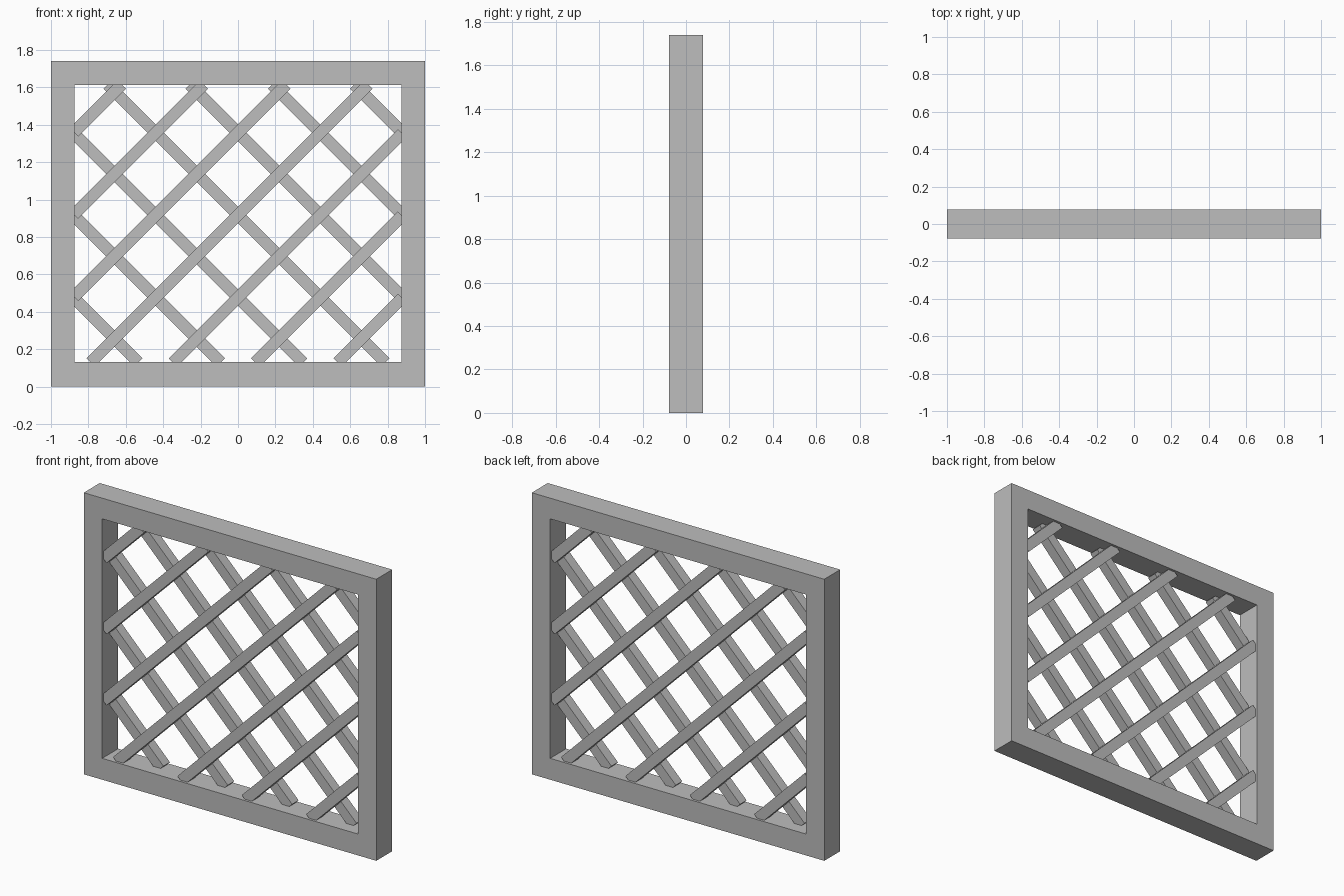
import bpy, bmesh, math
from mathutils import Matrix

if "Cube" in bpy.data.objects:
    bpy.data.objects.remove(bpy.data.objects["Cube"])

grey = bpy.data.materials.new("light_grey")
grey.diffuse_color = (0.51, 0.51, 0.51, 1)
grey.use_nodes = True
grey.node_tree.nodes["Principled BSDF"].inputs["Base Color"].default_value = grey.diffuse_color

W, H, D = 1.0, 1.74, 0.078          # half width, height, half depth
IX, Z0, Z1 = 0.874, 0.132, 1.612    # opening
C0, STEP, SLAT = 0.917, 0.44, 0.063 # lattice offset, spacing, slat size


def finish(name, bm):
    bmesh.ops.recalc_face_normals(bm, faces=bm.faces)
    me = bpy.data.meshes.new(name)
    bm.to_mesh(me)
    bm.free()
    me.materials.append(grey)
    ob = bpy.data.objects.new(name, me)
    bpy.context.collection.objects.link(ob)


# one-piece rectangular frame: four rings of corners bridged into a tube
bm = bmesh.new()
rings = []
for hx, za, zb, y in ((W, 0, H, -D), (IX, Z0, Z1, -D), (IX, Z0, Z1, D), (W, 0, H, D)):
    rings.append([bm.verts.new(p) for p in
                  ((-hx, y, za), (hx, y, za), (hx, y, zb), (-hx, y, zb))])
for r in range(4):
    a, b = rings[r], rings[(r + 1) % 4]
    for i in range(4):
        j = (i + 1) % 4
        bm.faces.new((a[i], a[j], b[j], b[i]))
finish("frame", bm)


# diagonal slats: centre line z = c + x, trimmed to the opening; side=-1 mirrors to the back layer
def slat(name, c, side):
    xa = max(-IX, Z0 - c) - 0.003
    xb = min(IX, Z1 - c) + 0.003
    mid = (xa + xb) / 2
    bm = bmesh.new()
    bmesh.ops.create_cube(bm, size=1, matrix=(
        Matrix.Translation((side * mid, -side * SLAT / 2, c + mid))
        @ Matrix.Rotation(-side * math.pi / 4, 4, 'Y')
        @ Matrix.Diagonal(((xb - xa) * math.sqrt(2), SLAT, SLAT, 1))))
    finish(name, bm)


for k in range(-3, 4):
    slat(f"front_slat_{k + 4}", C0 + k * STEP, 1)
    slat(f"back_slat_{k + 4}", C0 + k * STEP, -1)
